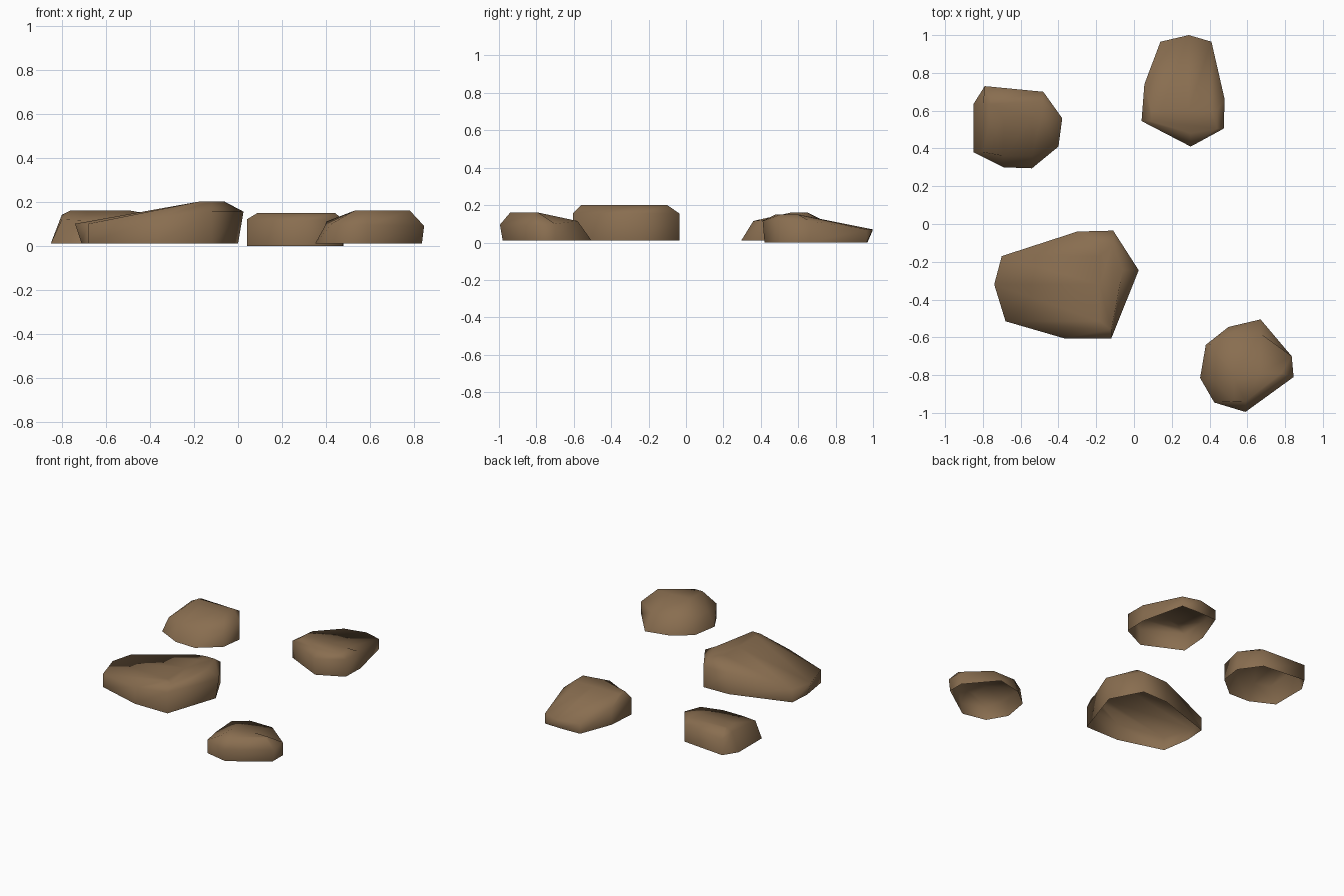
import bpy, bmesh

if "Cube" in bpy.data.objects:
    bpy.data.objects.remove(bpy.data.objects["Cube"])

# single earthy brown
brown = bpy.data.materials.new("rock_brown")
brown.diffuse_color = (0.25, 0.155, 0.08, 1)
brown.use_nodes = True
brown.node_tree.nodes["Principled BSDF"].inputs["Base Color"].default_value = brown.diffuse_color

WIDE = (-2, 2, -2, 2)


def clamp(p, box):
    """Pull a plan point into a box (x min, x max, y min, y max)."""
    return (min(max(p[0], box[0]), box[1]), min(max(p[1], box[2]), box[3]))


def rock(name, outline, rim_z, base_z, base_box, rim_box, top_box, top_z):
    """Open-bottomed boulder: base ring, rim ring and a small plateau."""
    outline, rim_z = outline[::-1], rim_z[::-1]      # counter-clockwise
    n = len(outline)
    bm = bmesh.new()
    base = [bm.verts.new((*clamp(p, base_box), base_z)) for p in outline]
    rim = [bm.verts.new((*clamp(p, rim_box), z)) for p, z in zip(outline, rim_z)]
    top = [bm.verts.new((*clamp(p, top_box), top_z)) for p in outline]
    for low, high in ((base, rim), (rim, top)):
        for i in range(n):
            j = (i + 1) % n
            bm.faces.new((low[i], low[j], high[j], high[i]))
    bm.faces.new(top)
    bmesh.ops.remove_doubles(bm, verts=bm.verts[:], dist=0.001)
    for f in bm.faces:
        f.smooth = True
    mesh = bpy.data.meshes.new(name)
    bm.to_mesh(mesh)
    bm.free()
    mesh.materials.append(brown)
    obj = bpy.data.objects.new(name, mesh)
    bpy.context.collection.objects.link(obj)
    return obj


# large rock, sloping down to the left
rock("large_rock",
     [(-.70, -.17), (-.30, -.04), (-.11, -.035), (.025, -.245),
      (-.12, -.605), (-.37, -.605), (-.68, -.515), (-.74, -.32)],
     [.10, .155, .155, .155, .155, .125, .10, .10],
     .01, (-.71, 0, -2, 2), WIDE, (-.18, -.06, -.56, -.10), .20)

# back left rock, flared at the left and front
rock("back_left_rock",
     [(-.85, .635), (-.79, .73), (-.48, .70), (-.38, .56),
      (-.40, .41), (-.54, .295), (-.69, .30), (-.85, .38)],
     [.14, .12, .13, .14, .12, .115, .115, .12],
     .01, WIDE, (-.80, 2, .36, 2), (-.76, -.49, .56, .65), .16)

# back right rock, sloping down to the back
rock("back_right_rock",
     [(.14, .965), (.29, 1.0), (.41, .965), (.48, .66),
      (.475, .505), (.30, .41), (.04, .545), (.055, .74)],
     [.07, .07, .07, .115, .12, .115, .12, .115],
     0, (-2, 2, .42, .97), WIDE, (.09, .44, .48, .60), .15)

# front right rock, flared at the left and back
rock("front_right_rock",
     [(.38, -.64), (.50, -.545), (.67, -.505), (.835, -.70),
      (.845, -.81), (.59, -.995), (.425, -.945), (.35, -.815)],
     [.11, .115, .115, .10, .09, .095, .10, .10],
     .01, (-2, .835, -.98, 2), (.40, 2, -2, -.58), (.53, .78, -.94, -.79), .16)
